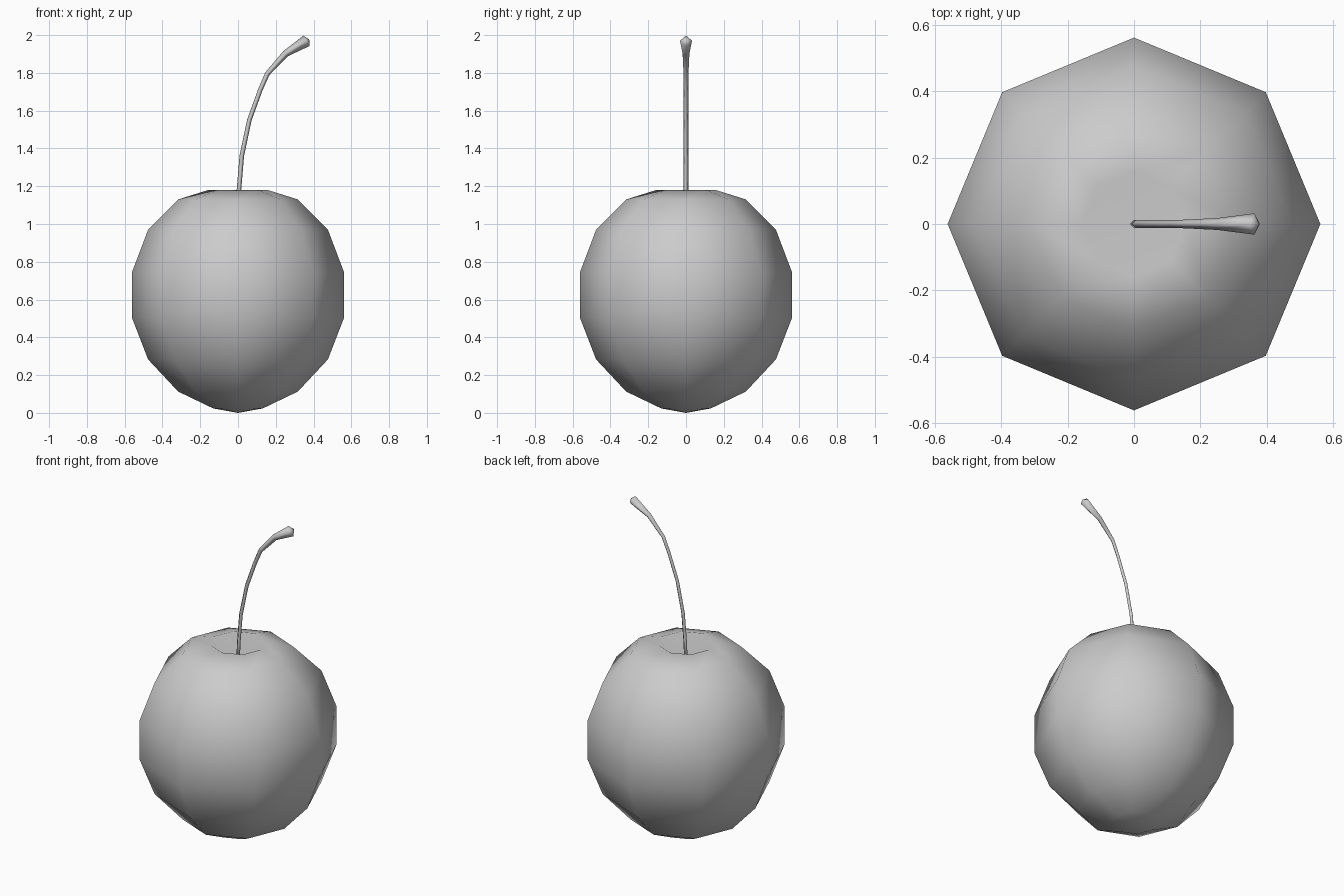
import bpy
import bmesh
from math import sin, cos, pi, atan2
from mathutils import Vector

if "Cube" in bpy.data.objects:
    bpy.data.objects.remove(bpy.data.objects["Cube"])


def loft(name, rings, start, end):
    """Skin a list of equal-sized rings, closing both ends with a centre point."""
    bm = bmesh.new()
    loops = [[bm.verts.new(p) for p in ring] for ring in rings]
    n = len(loops[0])
    a, b = bm.verts.new(start), bm.verts.new(end)
    for i in range(n):
        j = (i + 1) % n
        for lo, hi in zip(loops, loops[1:]):
            bm.faces.new((lo[i], lo[j], hi[j], hi[i]))
        bm.faces.new((a, loops[0][j], loops[0][i]))
        bm.faces.new((b, loops[-1][i], loops[-1][j]))
    bmesh.ops.recalc_face_normals(bm, faces=bm.faces[:])
    for f in bm.faces:
        f.smooth = True
    mesh = bpy.data.meshes.new(name)
    bm.to_mesh(mesh)
    bm.free()
    obj = bpy.data.objects.new(name, mesh)
    bpy.context.collection.objects.link(obj)
    return obj


# Fruit: eight-sided lathe (radius, height) with a dimple on top
profile = [(.132, .024), (.317, .113), (.476, .283), (.562, .505),
           (.562, .743), (.476, .97), (.317, 1.13), (.157, 1.18)]
rings = [[(r * cos(k * pi / 4), r * sin(k * pi / 4), z) for k in range(8)]
         for r, z in profile]
loft("fruit", rings, (0, 0, 0), (0, 0, 1.08))

# Stem: four-sided tube along a curved path (x, z, radius), flared at the tip
path = [(0, 1.05, .012), (.005, 1.18, .012), (.02, 1.36, .012),
        (.06, 1.55, .012), (.118, 1.71, .012), (.155, 1.795, .013),
        (.252, 1.902, .018), (.363, 1.97, .032)]
rings = []
for i, (x, z, r) in enumerate(path):
    p, q = path[max(i - 1, 0)], path[min(i + 1, len(path) - 1)]
    t = atan2(q[1] - p[1], q[0] - p[0])
    normal, side = Vector((-sin(t), 0, cos(t))), Vector((0, 1, 0))
    rings.append([Vector((x, 0, z)) + r * (normal * cos(k * pi / 2) + side * sin(k * pi / 2))
                  for k in range(4)])
loft("stem", rings, (0, 0, 1.05), (.377, 0, 1.977))
